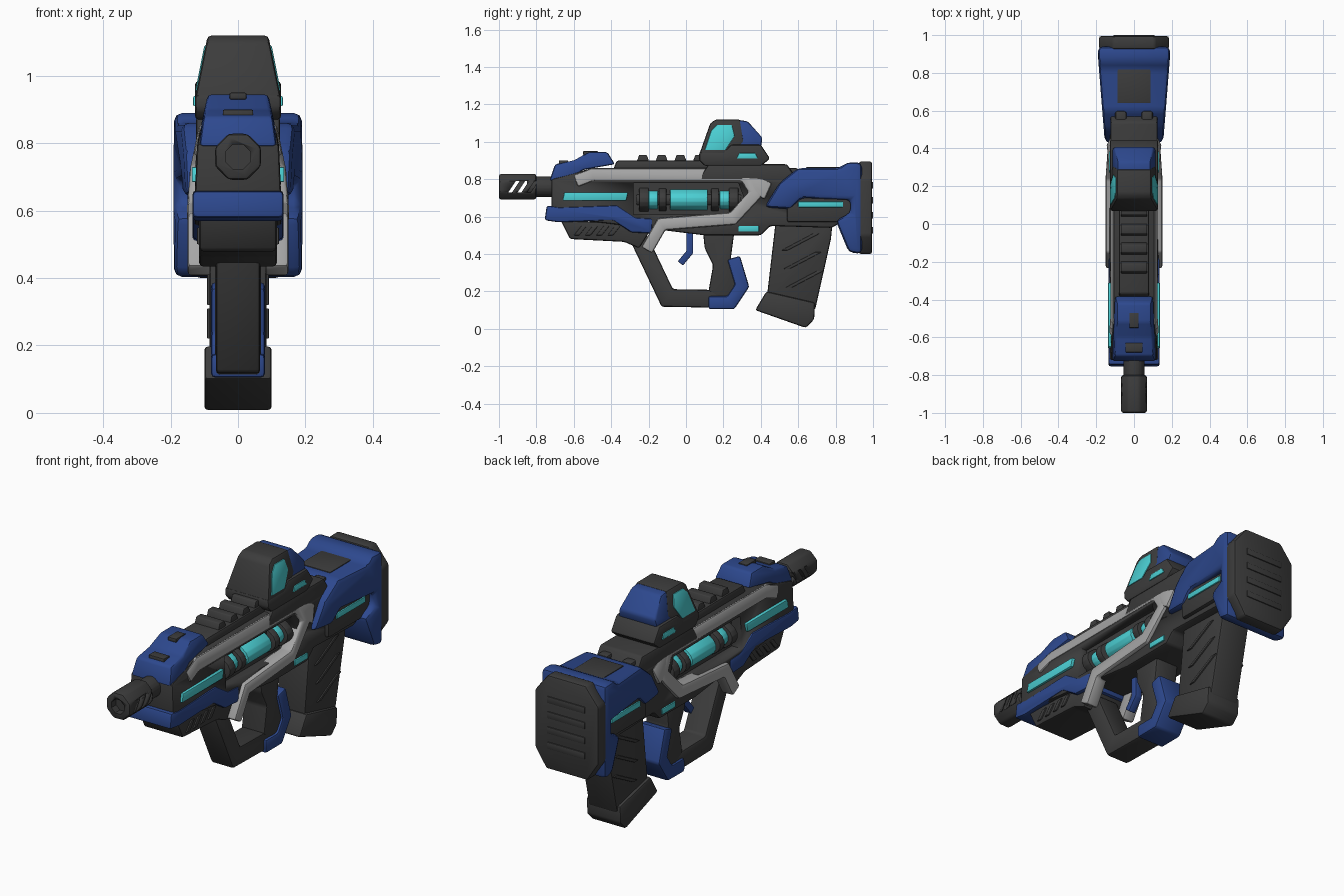
import bpy, bmesh, math
from mathutils import Matrix, Vector

if "Cube" in bpy.data.objects:
    bpy.data.objects.remove(bpy.data.objects["Cube"], do_unlink=True)

EDGE, FINE = .012, .004  # bevel sizes for body parts and thin plates
SMOOTH = math.radians(35)


def material(name, *rgb):
    m = bpy.data.materials.new(name)
    m.use_nodes = True
    m.diffuse_color = (*rgb, 1)
    m.node_tree.nodes["Principled BSDF"].inputs["Base Color"].default_value = (*rgb, 1)
    return m


DARK = material("charcoal", .045, .045, .045)
BLUE = material("deep blue", .026, .065, .27)
GREY = material("light grey", .38, .38, .38)
CYAN = material("glowing cyan", .07, .62, .65)


def activate(ob):
    bpy.ops.object.select_all(action='DESELECT')
    ob.select_set(True)
    bpy.context.view_layer.objects.active = ob


def finish(name, bm, mat, bevel):
    bmesh.ops.recalc_face_normals(bm, faces=bm.faces)
    if bevel:
        sharp = [e for e in bm.edges if e.calc_face_angle(0) > SMOOTH / 2]
        bmesh.ops.bevel(bm, geom=sharp, offset=bevel, segments=2, profile=.5,
                        affect='EDGES', clamp_overlap=True)
    mesh = bpy.data.meshes.new(name)
    bm.to_mesh(mesh)
    bm.free()
    mesh.materials.append(mat)
    ob = bpy.data.objects.new(name, mesh)
    bpy.context.collection.objects.link(ob)
    activate(ob)
    bpy.ops.object.shade_smooth_by_angle(angle=SMOOTH)
    return ob


def prism(name, profile, width, mat, inner=None, bevel=EDGE):
    """Side profile (y, z) widened across x; with inner set, a mirrored pair."""
    half = width if callable(width) else lambda y, z: width
    bm = bmesh.new()
    for side in ((1,) if inner is None else (1, -1)):
        outer_ring = [bm.verts.new((side * half(y, z), y, z)) for y, z in profile]
        inner_ring = [bm.verts.new((-half(y, z) if inner is None else side * inner, y, z))
                      for y, z in profile]
        bm.faces.new(outer_ring)
        bm.faces.new(inner_ring[::-1])
        for i in range(len(profile)):
            bm.faces.new((outer_ring[i - 1], inner_ring[i - 1], inner_ring[i], outer_ring[i]))
    return finish(name, bm, mat, bevel)


def bar(y, z, length, height, lean=0, taper=0):
    """Four-sided profile from its lower front corner."""
    return [(y, z), (y + length, z), (y + length + lean - taper, z + height),
            (y + lean + taper, z + height)]


def band(path, thickness):
    """Profile of an even strip with mitred corners along a path."""
    points = [Vector(p) for p in path]
    left, right = [], []
    for i, p in enumerate(points):
        before = (p - points[i - 1]).normalized() if i else None
        after = (points[i + 1] - p).normalized() if p is not points[-1] else before
        before = before or after
        normal = (before + after).normalized().orthogonal()
        offset = normal * thickness / 2 / normal.dot(after.orthogonal())
        left.append(p + offset)
        right.append(p - offset)
    return left + right[::-1]


def tube(name, y, length, z, radius, mat, sides=20, stretch=1, bevel=FINE):
    """Cylinder along y, centred at y, optionally stretched across x."""
    bm = bmesh.new()
    place = (Matrix.Translation((0, y, z)) @ Matrix.Diagonal((stretch, 1, 1, 1))
             @ Matrix.Rotation(math.pi / 2, 4, 'X') @ Matrix.Rotation(math.pi / sides, 4, 'Z'))
    bmesh.ops.create_cone(bm, cap_ends=True, segments=sides, radius1=radius, radius2=radius,
                          depth=length, matrix=place)
    return finish(name, bm, mat, bevel)


def cut(target, cutter):
    cutter.hide_render = True
    mod = target.modifiers.new("cut", 'BOOLEAN')
    mod.object, mod.operation, mod.solver = cutter, 'DIFFERENCE', 'EXACT'
    activate(target)
    bpy.ops.object.modifier_apply(modifier=mod.name)
    bpy.data.objects.remove(cutter, do_unlink=True)


def narrowing(base, start, slope=.2):
    """Half width that shrinks above a starting height."""
    return lambda y, z: base - max(0, z - start) * slope


# Muzzle with bore and slots
muzzle = tube("muzzle", -.9, .2, .76, .074, DARK, sides=8, bevel=EDGE)
cut(muzzle, tube("bore_cutter", -1, .08, .76, .04, DARK, sides=8, bevel=0))
for i in range(3):
    slot = bar(-.95 + i * .05, .73, .02, .06, lean=.04)
    cut(muzzle, prism("slot_cutter", slot, .2, DARK, bevel=0))
tube("barrel_neck", -.75, .2, .76, .055, DARK)

# Main body with a recessed window on each side
body = prism("body", [(-.72, .6), (-.72, .8), (-.5, .86), (.5, .86), (.6, .8), (.88, .76), (.88, .6),
                      (.78, .54), (.45, .55), (.4, .5), (.1, .5)], narrowing(.13, .76), DARK)
window = [(-.28, .61), (.24, .61), (.31, .7), (.28, .78), (-.28, .78)]
cut(body, prism("window_cutter", window, .3, DARK, inner=.07, bevel=0))

# Energy cell, with its rings mirrored front to back
CELL_Y, CELL_Z, OVAL = .015, .69, 1.7
tube("cell_core", CELL_Y, .56, CELL_Z, .05, DARK, stretch=OVAL)
tube("cell", CELL_Y, .2, CELL_Z, .07, CYAN, stretch=OVAL)
for end, side in (("front", -1), ("rear", 1)):
    for part, offset, length, radius, mat in (("inner_collar", .14, .04, .074, DARK),
                                              ("glow_ring", .19, .05, .064, CYAN),
                                              ("outer_collar", .24, .05, .076, DARK)):
        tube(f"{end}_{part}", CELL_Y + side * offset, length, CELL_Z, radius, mat, stretch=OVAL)

# Side light strips
prism("front_strip", bar(-.66, .685, .34, .045, lean=.01), .137, CYAN, inner=.1, bevel=FINE)
prism("belly_strip", bar(.28, .52, .11, .03), .137, CYAN, inner=.1, bevel=FINE)

# Light grey side frame
frame_width = narrowing(.15, .68)
prism("side_frame", band([(-.59, .79), (-.5, .825), (.31, .825), (.38, .73), (.25, .59), (-.13, .56),
                          (-.21, .42)], .066), frame_width, GREY, inner=.08)
prism("frame_lug", [(.3, .85), (.46, .78), (.42, .69), (.36, .73)], frame_width, GREY, inner=.08)

# Front shroud with vent and latch
prism("front_shroud", [(-.73, .79), (-.7, .88), (-.6, .9), (-.52, .945), (-.42, .945), (-.38, .88),
                       (-.55, .85), (-.62, .8)], narrowing(.115, .82), BLUE)
prism("shroud_vent", bar(-.55, .93, .08, .02), .025, DARK, bevel=FINE)
prism("shroud_latch", bar(-.68, .87, .05, .03), .045, DARK, bevel=FINE)

# Lower front bumper and ribbed handguard
prism("front_bumper", band([(-.75, .62), (-.68, .61), (-.38, .62), (-.28, .555), (-.18, .55)], .08),
      .135, BLUE)
prism("handguard", [(-.67, .58), (-.62, .48), (-.33, .465), (-.25, .43), (-.17, .56)], .115, DARK)
for i in range(4):
    prism(f"handguard_rib_{i}", bar(-.6 + i * .06, .5, .03, .05, lean=.04), .122, DARK,
          inner=.1, bevel=FINE)

# Top rail and rear cover
prism("rail", bar(-.39, .85, .53, .05, taper=.02), .08, DARK)
for i in range(4):
    prism(f"rail_ridge_{i}", bar(-.265 + i * .1, .89, .07, .04, taper=.015), .07, DARK, bevel=FINE)
prism("rear_cover", bar(.06, .79, .54, .09, taper=.06), .125, DARK)
prism("cover_hinge", bar(.53, .8, .07, .06), .1, DARK, inner=.04)

# Sight
prism("sight_base", [(.07, .9), (.1, .87), (.4, .87), (.45, .91), (.4, .985), (.24, .985), (.2, .945),
                     (.07, .945)], .128, DARK)
prism("sight_housing", [(.07, .93), (.13, 1.1), (.16, 1.12), (.29, 1.12), (.31, 1), (.24, .93)],
      narrowing(.13, .92), DARK)
prism("sight_hood", [(.25, .97), (.27, 1.118), (.33, 1.11), (.41, 1.02), (.4, .97)],
      narrowing(.126, .92), BLUE)
prism("sight_lens", [(.1, .955), (.135, 1.06), (.165, 1.09), (.245, 1.09), (.26, 1.03), (.21, .955)],
      narrowing(.134, .92), CYAN, inner=.06, bevel=FINE)
prism("sight_light", bar(.27, .91, .115, .03, taper=.015), .133, CYAN, inner=.1, bevel=FINE)

# Stock, widening towards the back
prism("stock_shell", [(.42, .65), (.5, .78), (.6, .86), (.82, .86), (.86, .89), (.94, .89), (.94, .4),
                      (.87, .41), (.8, .58), (.88, .62), (.88, .69), (.62, .7), (.56, .64)],
      lambda y, z: min(.19, .12 + y * .08), BLUE, bevel=EDGE * 2)
prism("stock_panel", bar(.54, .57, .36, .14), .15, DARK)
prism("stock_strip", bar(.6, .65, .24, .03), .157, CYAN, inner=.1, bevel=FINE)
prism("stock_top_pad", bar(.64, .84, .21, .024), .088, DARK, bevel=FINE)

# Butt pad: eight-sided plate, mirrored across x, with ridges
right_edge = [(.12, .4), (.185, .5), (.185, .8), (.11, .895)]
left_edge = [(-x, z) for x, z in reversed(right_edge)]
bm = bmesh.new()
plate = bm.faces.new([bm.verts.new((x, .925, z)) for x, z in right_edge + left_edge])
extruded = bmesh.ops.extrude_face_region(bm, geom=[plate])["geom"]
bmesh.ops.translate(bm, verts=[v for v in extruded if isinstance(v, bmesh.types.BMVert)],
                    vec=(0, .07, 0))
finish("butt_pad", bm, DARK, EDGE)
for i in range(4):
    prism(f"butt_ridge_{i}", bar(.98, .51 + i * .08, .02, .035), .11, DARK, bevel=FINE)

# Magazine with foot and slanted ribs
prism("magazine", [(.48, .58), (.785, .58), (.775, .48), (.69, .1), (.43, .15)], .085, DARK)
prism("magazine_foot", [(.37, .1), (.43, .2), (.69, .14), (.685, .05), (.64, .005)], .1, DARK)
for i in range(3):
    prism(f"magazine_rib_{i}", bar(.53 - i * .01, .22 + i * .1, .035, .09, lean=.17), .092, DARK,
          inner=.07, bevel=FINE)

# Grip, hand guard and trigger
prism("hand_guard", band([(-.25, .48), (-.1, .165), (.2, .16)], .095), .066, DARK)
prism("grip", [(.09, .53), (.26, .53), (.24, .38), (.3, .22), (.25, .12), (.12, .2), (.145, .34),
               (.1, .43)], .068, DARK)
prism("grip_back", band([(.12, .14), (.24, .14), (.3, .23), (.255, .38)], .07), .08, BLUE)
prism("trigger", band([(.02, .52), (.02, .41), (-.03, .35)], .035), .02, BLUE, bevel=FINE)
